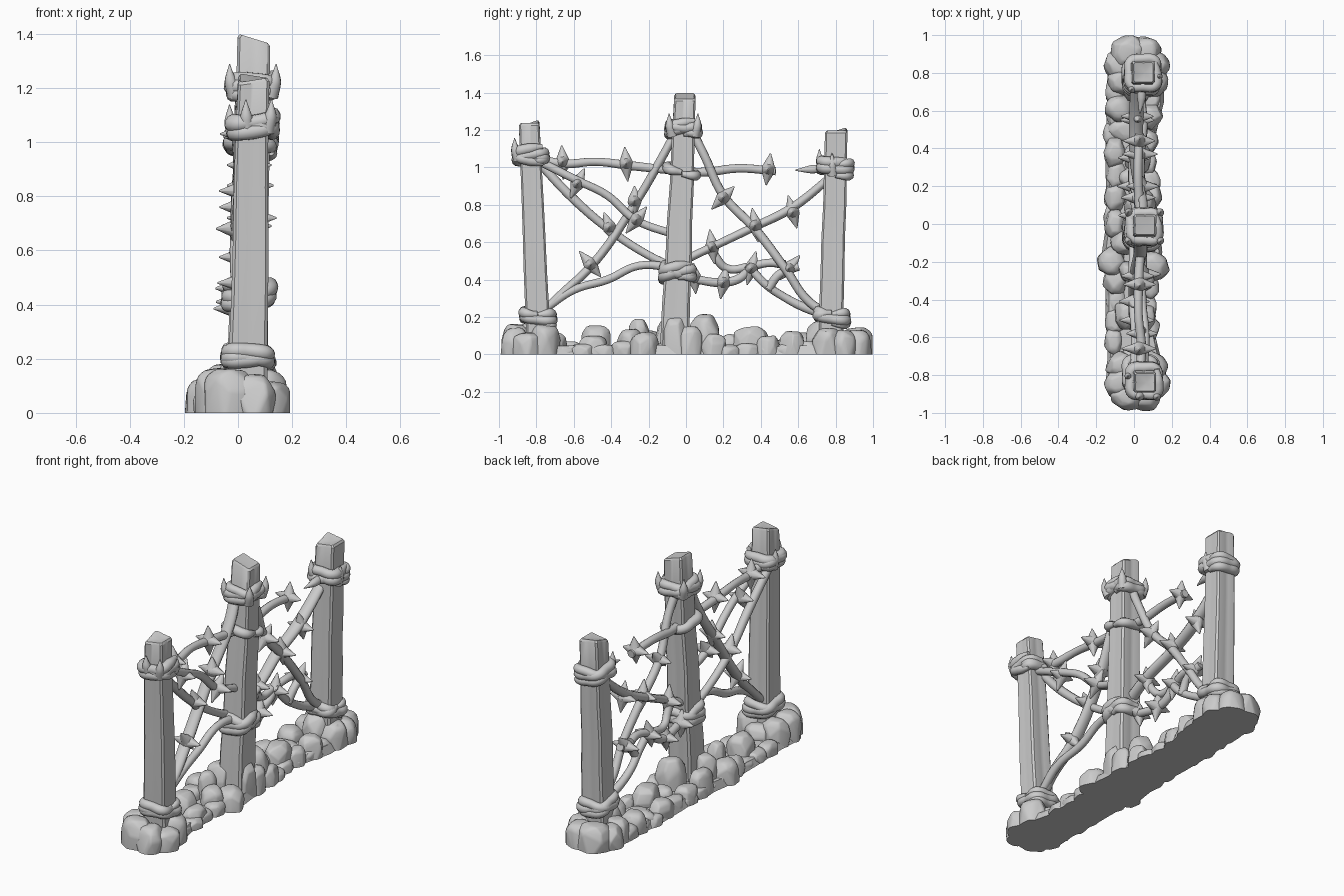
import bpy, bmesh, math, random
from mathutils import Matrix, Vector

if "Cube" in bpy.data.objects:
    bpy.data.objects.remove(bpy.data.objects["Cube"])

random.seed(7)
U = random.uniform


def finish(bm, name, angle=40):
    bmesh.ops.recalc_face_normals(bm, faces=bm.faces[:])
    me = bpy.data.meshes.new(name)
    bm.to_mesh(me)
    bm.free()
    ob = bpy.data.objects.new(name, me)
    bpy.context.collection.objects.link(ob)
    smooth(ob, angle)
    return ob


def smooth(ob, angle):
    bpy.ops.object.select_all(action='DESELECT')
    ob.select_set(True)
    bpy.context.view_layer.objects.active = ob
    bpy.ops.object.shade_smooth_by_angle(angle=math.radians(angle))


def tube(name, pts, r, radii=None, wide=1.0):
    """Smooth round cord through pts; wide flattens it out along x."""
    cu = bpy.data.curves.new(name, 'CURVE')
    cu.dimensions = '3D'
    cu.bevel_depth, cu.bevel_resolution, cu.resolution_u = r, 3, 6
    cu.use_fill_caps = True
    sp = cu.splines.new('BEZIER')
    sp.bezier_points.add(len(pts) - 1)
    for i, (bp, p) in enumerate(zip(sp.bezier_points, pts)):
        bp.co = p
        bp.handle_left_type = bp.handle_right_type = 'AUTO'
        bp.radius = radii[i] if radii else 1
    ob = bpy.data.objects.new(name, cu)
    bpy.context.collection.objects.link(ob)
    bpy.ops.object.select_all(action='DESELECT')
    ob.select_set(True)
    bpy.context.view_layer.objects.active = ob
    bpy.ops.object.convert(target='MESH')
    ob = bpy.context.view_layer.objects.active
    if wide != 1:
        cx = sum(p[0] for p in pts) / len(pts)
        for v in ob.data.vertices:
            v.co.x = cx + (v.co.x - cx) * wide
    smooth(ob, 60)


# Posts: bottom centre, top centre, half widths at bottom and top (x, y)
POSTS = {
    'left': ((.035, -.785, .05), (.058, -.838, 1.225), (.073, .066), (.058, .055)),
    'middle': ((.035, -.06, .05), (.058, -.006, 1.37), (.075, .078), (.06, .057)),
    'right': ((.035, .775, .05), (.05, .803, 1.185), (.073, .066), (.06, .06)),
}


def axis(key, z):
    a, b = Vector(POSTS[key][0]), Vector(POSTS[key][1])
    return a.lerp(b, (z - a.z) / (b.z - a.z))


# one face of the square section, with chamfered corner and shallow groove
SIDE = [(1, -.84), (1, -.18), (.95, 0), (1, .18), (1, .84)]
for key, (a, b, wa, wb) in POSTS.items():
    bm = bmesh.new()
    rings = []
    for i in range(7):
        t = i / 6
        c = Vector(a).lerp(Vector(b), t)
        wx, wy = wa[0] + (wb[0] - wa[0]) * t, wa[1] + (wb[1] - wa[1]) * t
        if 0 < i < 6:
            c += Vector((U(-.003, .003), U(-.003, .003), 0))
        ring = []
        for k in range(4):
            for p, q in SIDE:
                if p < 1 and k in (0, 3):
                    p = .985
                x, y = [(p, q), (-q, p), (-p, -q), (q, -p)][k]
                z = c.z
                if i == 6:
                    z += -.016 * x if key == 'middle' else .008 * y - .008 * x * y
                ring.append(bm.verts.new((c.x + x * wx, c.y + y * wy, z)))
        rings.append(ring)
    # worn, slightly rounded top
    rings.append([bm.verts.new((b[0] + (v.co.x - b[0]) * .86, b[1] + (v.co.y - b[1]) * .86, v.co.z + .012))
                  for v in rings[-1]])
    for r0, r1 in zip(rings, rings[1:]):
        for j in range(20):
            bm.faces.new((r0[j], r0[(j + 1) % 20], r1[(j + 1) % 20], r1[j]))
    top = bm.verts.new((b[0] + .01, b[1], b[2] + .006))
    for j in range(20):
        bm.faces.new((rings[-1][j], rings[-1][(j + 1) % 20], top))
    bm.faces.new(rings[0][::-1])
    finish(bm, key + '_post', 35)


# Cord wraps coiled around the posts: post, z, turns, rise per turn, tilt
def wrap(key, z0, turns, rise, tilt, r=.028, hw=.071):
    pts = []
    for i in range(int(turns * 8) + 1):
        t = i * math.pi / 4
        c, s = math.cos(t), math.sin(t)
        z = z0 + rise * i / 8 + tilt * math.sin(t + .6)
        k = (hw + U(-.004, .005)) / max(abs(c), abs(s)) ** .6
        o = axis(key, z)
        pts.append((o.x + k * c, o.y + k * s, z))
    n = len(pts) - 1
    tube(key + '_cord_wrap', pts, r, [.5 if i in (0, n) else U(.9, 1.12) for i in range(n + 1)])


for spec in [('left', 1.025, 2.2, .034, .014), ('left', 1.075, 1.2, -.03, -.02),
             ('left', .17, 2.1, .025, -.018), ('left', .2, 1.1, .01, .016),
             ('middle', 1.17, 2.2, .03, .014), ('middle', 1.2, 1.2, .02, -.02),
             ('middle', .975, 1.1, .01, -.02),
             ('middle', .40, 2.2, .03, .02), ('middle', .44, 1.2, .01, -.028),
             ('right', .965, 2.2, .034, -.014), ('right', 1.0, 1.2, .015, .02),
             ('right', .18, 2.1, .022, -.022), ('right', .205, 1.1, .01, .014)]:
    wrap(*spec)

# Curved horns standing on the upper wraps: post, base z, sideways signs
for key, z, sx, sy in [('left', 1.06, -.3, -1), ('left', 1.06, .8, -1), ('left', 1.04, -1, .3),
                       ('middle', 1.19, -1, -.9), ('middle', 1.19, 1, -.9),
                       ('middle', 1.19, -1, .9), ('middle', 1.19, 1, .9),
                       ('right', 1.0, -.7, -1), ('right', .98, 1, -.2)]:
    o = axis(key, z)
    tube(key + '_horn', [(o.x + sx * k, o.y + sy * k, z + dz)
                         for k, dz in [(.066, -.02), (.082, .035), (.086, .098)]],
         .029, [1, .8, .06])

# Barbed strands: width factor, x, (y, z) points
STRANDS = [
    (1, .03, [(-.8, 1.05), (-.66, 1.02), (-.48, 1.03), (-.3, 1.01), (-.02, .98), (.1, .975), (.28, .995), (.48, .98)]),
    (1, .0, [(-.8, 1.04), (-.6, .83), (-.4, .66), (-.2, .53), (-.03, .45)]),
    (1, .05, [(-.78, 1.03), (-.58, .93), (-.42, .85), (-.27, .72), (-.06, .64)]),
    (1.5, .02, [(-.8, .19), (-.68, .31), (-.5, .48), (-.27, .81), (-.13, 1.05), (-.05, 1.2)]),
    (1, .04, [(-.76, .24), (-.6, .345), (-.42, .4), (-.25, .475), (-.05, .46)]),
    (1.5, .02, [(-.06, .48), (.14, .575), (.36, .68), (.56, .78), (.8, .97)]),
    (1, .04, [(.03, 1.2), (.1, 1.06), (.2, .85), (.37, .67), (.53, .46), (.66, .28), (.8, .2)]),
    (1, .0, [(-.04, .42), (.06, .4), (.2, .385), (.29, .41), (.34, .46)]),
    (1, .0, [(.13, .59), (.16, .52), (.22, .46), (.34, .47), (.45, .49), (.53, .48)]),
    (1, .01, [(.33, .48), (.42, .38), (.52, .31), (.65, .245), (.8, .2)]),
    (1, .02, [(.44, .35), (.5, .43), (.6, .47)]),
    (1, .03, [(.585, .985), (.67, .99), (.8, 1.0)]),
]
for wide, x, pts in STRANDS:
    n = len(pts) - 1
    radii = [U(.95, 1.12) for _ in pts]
    if x == .03 and n == 2:
        radii[0] = .15
    tube('barbed_strand', [(x + (.01 * math.sin(i * 1.9) if 0 < i < n else 0), y, z)
                           for i, (y, z) in enumerate(pts)], .023, radii, wide)

# Star-shaped barbs: x, y, z, tilt in degrees
BARBS = [(.03, -.66, 1.03, 3), (.03, -.32, 1.02, 5), (.03, .44, .99, -8), (.04, -.58, .915, -25),
         (.0, -.41, .68, 20), (.02, -.275, .82, 0), (.05, -.265, .72, -38), (.02, -.51, .48, 40),
         (.04, .2, .84, -45), (.03, .37, .69, 10), (.02, .57, .76, 15), (.02, .14, .575, 8),
         (.0, .35, .46, -15), (.0, .045, .41, 5), (.0, .2, .385, -10), (.02, .55, .46, -40)]
bm = bmesh.new()
for x, y, z, deg in BARBS:
    base = Matrix.Translation((x, y, z)) @ Matrix.Rotation(math.radians(deg), 4, 'X')
    bmesh.ops.create_icosphere(bm, subdivisions=2, radius=.037, matrix=base)
    for k in range(4):
        h = U(.072, .088)
        m = base @ Matrix.Rotation(k * math.pi / 2, 4, 'Y') @ Matrix.Translation((0, 0, .008 + h / 2))
        bmesh.ops.create_cone(bm, cap_ends=True, segments=10, radius1=.037, radius2=.003, depth=h, matrix=m)
finish(bm, 'star_barbs', 50)

# Ground strip: y, left x, right x
OUT = [(-.95, -.06, .1), (-.85, -.15, .16), (-.7, -.14, .14), (-.5, -.15, .09), (-.3, -.15, .12), (-.15, -.17, .15),
       (.05, -.14, .13), (.25, -.15, .09), (.45, -.15, .11), (.65, -.14, .16), (.85, -.14, .15), (.95, -.07, .08)]
bm = bmesh.new()
loop = [(r, y) for y, l, r in OUT] + [(l, y) for y, l, r in OUT[::-1]]
f = bm.faces.new([bm.verts.new((x, y, 0)) for x, y in loop])
ext = bmesh.ops.extrude_face_region(bm, geom=[f])
for v in [g for g in ext['geom'] if isinstance(g, bmesh.types.BMVert)]:
    v.co = (v.co.x * .88, v.co.y * .99, .045 + U(-.01, .01))
finish(bm, 'ground_strip')

# Rubble: x, y, radius x, radius y, height
ROCKS = [(-.03, -.48, .08, .09, .155), (.06, -.5, .06, .08, .1), (.04, -.3, .07, .07, .135),
         (-.1, -.3, .07, .08, .1), (.1, -.22, .09, .08, .12), (-.12, -.2, .08, .08, .13),
         (-.03, -.25, .06, .06, .19), (-.05, -.1, .08, .07, .19), (.09, -.06, .06, .07, .2),
         (-.1, .0, .06, .09, .14), (.03, .1, .09, .09, .215), (.1, .02, .06, .07, .15), (.1, .15, .05, .07, .11),
         (-.1, .14, .06, .08, .1), (-.02, .24, .07, .06, .11), (.02, .35, .08, .1, .15),
         (-.1, .38, .06, .09, .11), (.08, .44, .05, .07, .1), (-.04, .5, .1, .07, .08),
         (.08, .57, .07, .07, .125), (-.08, .61, .08, .08, .12)]
# low stones along both edges
for k in range(13):
    y = -.66 + k * .11
    ROCKS += [(.075 + U(-.01, .015), y, U(.045, .06), .075, U(.05, .075)),
              (-.1 + U(-.01, .01), y + .04, U(.05, .06), .08, U(.05, .08))]
# piles around the outer posts
for yc in (-.82, .82):
    for k in range(7):
        t = k * math.tau / 7 + .3 * yc
        ROCKS.append((.015 + .1 * math.cos(t), yc + .105 * math.sin(t), U(.075, .1), U(.075, .095), U(.115, .185)))
big = bmesh.new()
for x, y, rx, ry, h in ROCKS:
    bm = bmesh.new()
    for lvl, rad in ((-.3, .98), (.5, 1), (.82, .88), (1, .55)):
        off = U(0, 6)
        for k in range(6):
            t = off + k * math.tau / 6 + U(-.3, .3)
            s = rad * U(.9, 1.1)
            px, py = x + rx * s * math.cos(t), y + ry * s * math.sin(t)
            bm.verts.new((max(-.2, min(.2, px)), max(-1, min(1, py)), h * lvl * U(.92, 1.02)))
    bmesh.ops.convex_hull(bm, input=bm.verts[:])
    bmesh.ops.delete(bm, geom=[v for v in bm.verts if not v.link_faces], context='VERTS')
    bmesh.ops.dissolve_limit(bm, angle_limit=math.radians(14), verts=bm.verts[:], edges=bm.edges[:])
    bmesh.ops.bevel(bm, geom=bm.edges[:], offset=.014, segments=2, profile=.5,
                    affect='EDGES', clamp_overlap=True)
    bmesh.ops.bisect_plane(bm, geom=bm.verts[:] + bm.edges[:] + bm.faces[:], plane_co=(0, 0, 0),
                           plane_no=(0, 0, 1), clear_inner=True)
    bmesh.ops.holes_fill(bm, edges=[e for e in bm.edges if e.is_boundary])
    for v in bm.verts:
        v.co.z = max(0, min(h * 1.03, v.co.z))
    tmp = bpy.data.meshes.new('tmp')
    bm.to_mesh(tmp)
    bm.free()
    big.from_mesh(tmp)
    bpy.data.meshes.remove(tmp)
finish(big, 'rubble_stones', 45)
